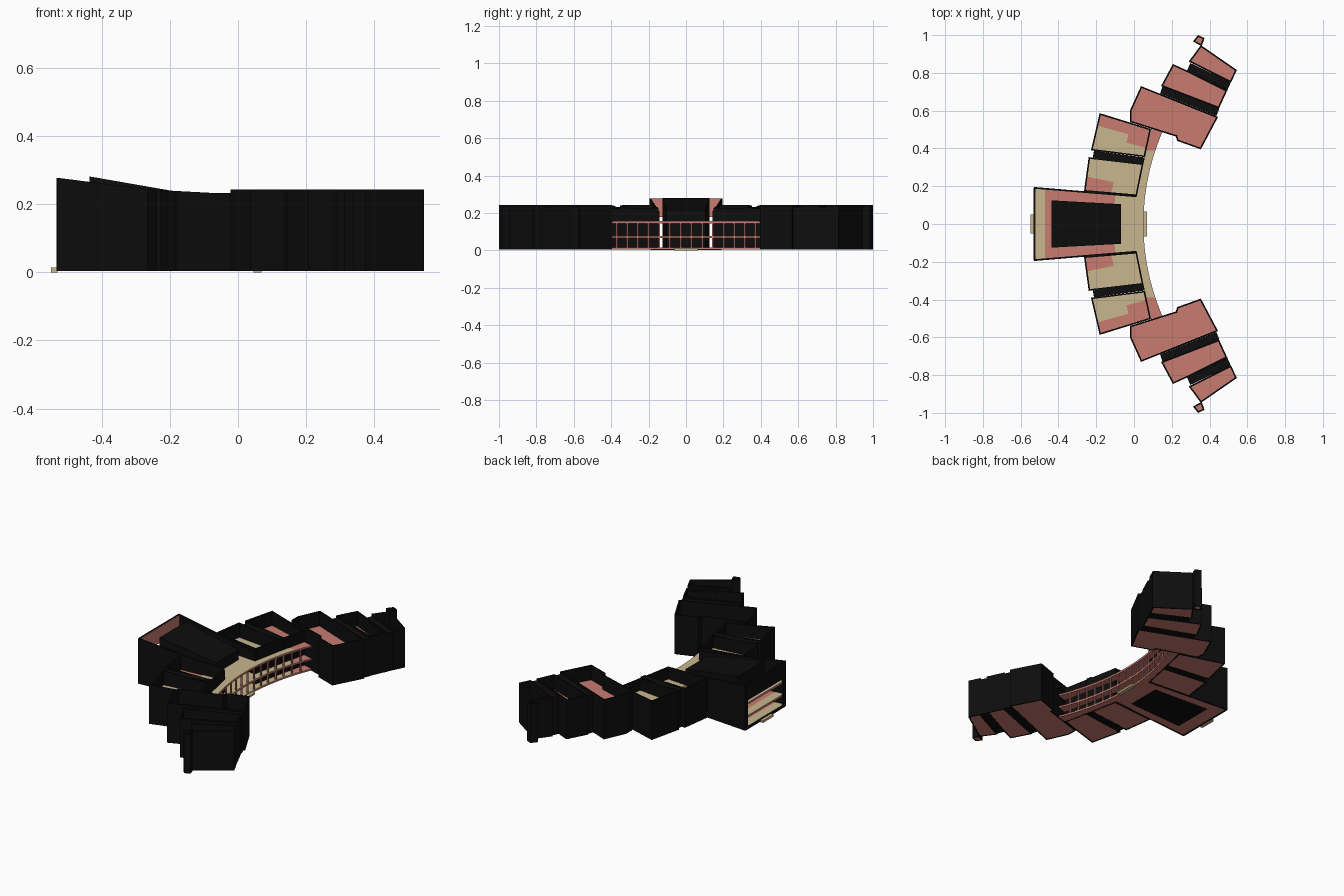
import bpy, bmesh, math
from mathutils import Vector

if "Cube" in bpy.data.objects:
    bpy.data.objects.remove(bpy.data.objects["Cube"])


def material(name, rgb):
    m = bpy.data.materials.new(name)
    m.diffuse_color = (*rgb, 1)
    m.use_nodes = True
    m.node_tree.nodes["Principled BSDF"].inputs["Base Color"].default_value = m.diffuse_color
    return m


BLACK = material("black_cladding", (0.004, 0.004, 0.004))
PINK = material("pink_slab", (0.58, 0.20, 0.16))
CREAM = material("cream_floor", (0.58, 0.47, 0.27))
LEVELS = (0.005, 0.067, 0.145)      # undersides of the three floors
SLAB = 0.01


def ccw(pts):
    area = sum(a[0] * b[1] - b[0] * a[1] for a, b in zip(pts, pts[1:] + pts[:1]))
    return list(pts) if area > 0 else list(reversed(pts))


def finish(name, bm, mat, mirror):
    bmesh.ops.recalc_face_normals(bm, faces=bm.faces)
    me = bpy.data.meshes.new(name)
    bm.to_mesh(me)
    bm.free()
    me.materials.append(mat)
    ob = bpy.data.objects.new(name, me)
    bpy.context.collection.objects.link(ob)
    if mirror:
        mod = ob.modifiers.new("mirror", 'MIRROR')
        mod.use_axis = (False, True, False)
        mod.use_mirror_merge = False
    return ob


def height(top, x):
    return top(x) if callable(top) else top


def prism(name, pts, z0, top, mat, mirror=True):
    """Solid with a flat base and a level or sloping top."""
    pts = ccw(pts)
    bm = bmesh.new()
    lo = [bm.verts.new((x, y, z0)) for x, y in pts]
    hi = [bm.verts.new((x, y, height(top, x))) for x, y in pts]
    bm.faces.new(lo[::-1])
    bm.faces.new(hi)
    for i in range(len(pts)):
        j = (i + 1) % len(pts)
        bm.faces.new((lo[i], lo[j], hi[j], hi[i]))
    return finish(name, bm, mat, mirror)


def inset(pts, t):
    out = []
    for i, p in enumerate(pts):
        p = Vector(p)
        d1 = (p - Vector(pts[i - 1])).normalized()
        d2 = (Vector(pts[(i + 1) % len(pts)]) - p).normalized()
        n1, n2 = Vector((-d1.y, d1.x)), Vector((-d2.y, d2.x))
        out.append(tuple(p + (n1 + n2) * (t / (1 + n1.dot(n2)))))
    return out


def walls(name, pts, top, t=0.008, z0=0.004):
    """Open-topped ring of walls following a plan outline."""
    pts = ccw(pts)
    bm = bmesh.new()
    rings = []
    for loop in (pts, inset(pts, t)):
        rings.append([bm.verts.new((x, y, z0)) for x, y in loop])
        rings.append([bm.verts.new((x, y, height(top, x))) for x, y in loop])
    ol, oh, il, ih = rings
    for i in range(len(pts)):
        j = (i + 1) % len(pts)
        for a, b in ((ol, oh), (oh, ih), (ih, il), (il, ol)):
            bm.faces.new((a[i], a[j], b[j], b[i]))
    return finish(name, bm, BLACK, True)


def floors(name, pts, mirror=True):
    for i, z in enumerate(LEVELS):
        prism(f"{name}_{i}", pts, z, z + SLAB, PINK, mirror)


def finish_floor(name, pts, mirror=True):
    for i, z in enumerate(LEVELS):
        prism(f"{name}_{i}", pts, z + SLAB, z + SLAB + 0.0015, CREAM, mirror)


def box(name, x0, x1, y0, y1, z0, z1, mat, mirror=False):
    prism(name, [(x0, y0), (x1, y0), (x1, y1), (x0, y1)], z0, z1, mat, mirror)


def sym(half):
    """Half outline ending on y = 0, completed by reflection."""
    return half + [(x, -y) for x, y in half[-2::-1]]


R = 1.235


def arc(y0, n):
    ys = [y0 * (1 - i / n) for i in range(n + 1)]
    return [(0.05 + R - math.sqrt(R * R - y * y), y) for y in ys]


# Open blocks: plan outlines of the upper half, mirrored to the lower half
inner_top = lambda x: 0.24 - 0.055 * (x + 0.21)
blocks = {
    "inner_block": ([(-0.24, 0.354), (0.05, 0.32), (0.015, 0.148), (-0.265, 0.172)], inner_top),
    "middle_block": ([(-0.182, 0.587), (0.09, 0.503), (0.058, 0.354), (-0.228, 0.39)], inner_top),
    "wing_block": ([(0.037, 0.73), (0.445, 0.567), (0.354, 0.395), (0.228, 0.44),
                    (0.222, 0.463), (-0.022, 0.54), (-0.022, 0.6)], 0.242),
    "outer_block": ([(0.206, 0.847), (0.497, 0.714), (0.45, 0.612), (0.143, 0.73)], 0.242),
    "end_block": ([(0.354, 0.947), (0.545, 0.815), (0.513, 0.748), (0.29, 0.86)], 0.242),
    "end_stub": ([(0.339, 1.0), (0.374, 0.984), (0.358, 0.942), (0.312, 0.966)], 0.242),
}
for name, (pts, top) in blocks.items():
    walls(name + "_walls", pts, top)
    floors(name + "_floor", inset(ccw(pts), 0.004))

# Solid service strips between the blocks
strips = {
    "inner_strip": [(-0.212, 0.388), (0.057, 0.352), (0.05, 0.318), (-0.218, 0.352)],
    "wing_strip": [(0.15, 0.728), (0.452, 0.612), (0.436, 0.571), (0.138, 0.69)],
    "outer_strip": [(0.298, 0.852), (0.513, 0.75), (0.49, 0.7), (0.278, 0.806)],
}
for name, pts in strips.items():
    prism(name, pts, 0.004, 0.232, BLACK)

# Cream finishes in the inner rooms
finish_floor("inner_cream", [(-0.235, 0.347), (0.043, 0.314), (0.01, 0.156), (-0.12, 0.165),
                             (-0.108, 0.222), (-0.248, 0.25)])
finish_floor("middle_cream", [(-0.22, 0.397), (-0.19, 0.52), (-0.03, 0.475), (-0.04, 0.43),
                              (0.058, 0.405), (0.05, 0.362)])

# Hall and curved gallery slabs
floors("gallery_floor", sym([(-0.522, 0.188), (0.012, 0.147), (0.09, 0.503)] + arc(0.49, 12)), False)
finish_floor("gallery_cream", sym([(-0.1, 0.153), (0.012, 0.147), (0.066, 0.39)] + arc(0.39, 10)), False)
finish_floor("rear_cream", [(-0.522, -0.186), (-0.47, -0.182), (-0.47, 0.182), (-0.522, 0.186)], False)

# Gallery posts along the curved edge
for i in range(8):
    a = 0.028 + 0.058 * i
    x, y = R + 0.044 - R * math.cos(a / R), R * math.sin(a / R)
    box(f"gallery_post_{i}", x - 0.004, x + 0.004, y - 0.004, y + 0.004, 0.005, 0.152, PINK, True)

# Central hall: sloping core, tapering side walls and framed rear opening
hall_top = lambda x: 0.277 - 0.126 * (x + 0.53)
prism("hall_core", [(-0.436, -0.125), (-0.07, -0.105), (-0.07, 0.105), (-0.436, 0.125)],
      0.003, lambda x: 0.281 - 0.174 * (x + 0.436), BLACK, False)
prism("hall_side_wall", [(-0.53, 0.196), (0.014, 0.15), (0.014, 0.142), (-0.53, 0.187)],
      0.004, hall_top, BLACK)
box("rear_jamb", -0.532, -0.522, 0.168, 0.19, 0.004, 0.277, BLACK, True)
box("rear_lintel", -0.532, -0.524, -0.19, 0.19, 0.178, 0.277, BLACK)
box("rear_lintel_lining", -0.524, -0.521, -0.187, 0.187, 0.178, 0.274, PINK)
box("rear_sill", -0.532, -0.522, -0.19, 0.19, 0.003, 0.016, BLACK)

# Entrance steps
box("front_step", 0.045, 0.069, -0.065, 0.065, 0, 0.012, CREAM)
box("rear_step", -0.549, -0.53, -0.05, 0.05, 0, 0.014, CREAM)
